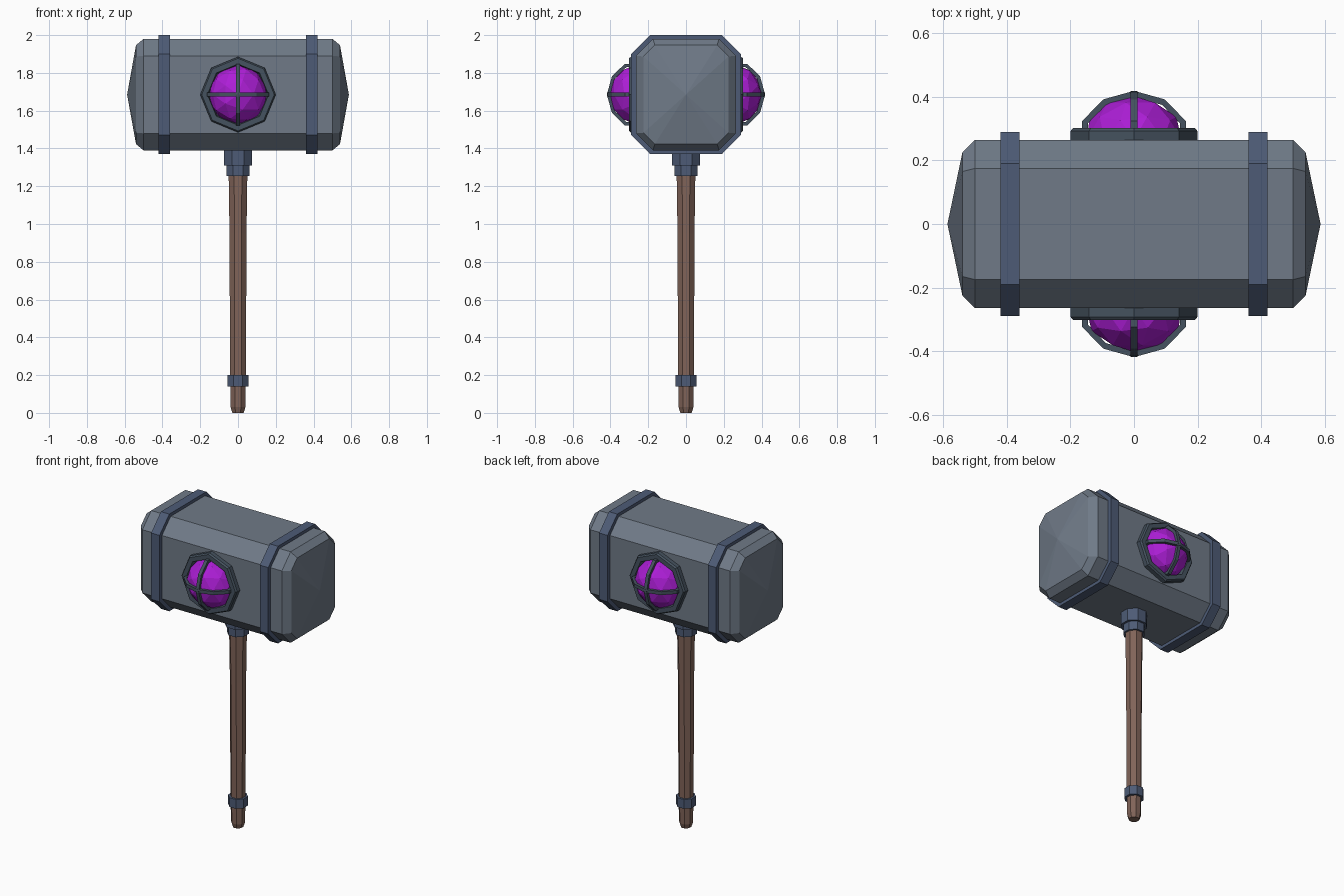
import bpy, bmesh
from math import sin, cos, pi, radians
from mathutils import Matrix, Vector

cube = bpy.data.objects.get("Cube")
if cube:
    bpy.data.objects.remove(cube)

HEAD_Z = 1.685


def material(name, rgb):
    m = bpy.data.materials.new(name)
    m.use_nodes = True
    m.diffuse_color = (*rgb, 1)
    m.node_tree.nodes["Principled BSDF"].inputs["Base Color"].default_value = (*rgb, 1)
    return m


stone = material("grey stone", (0.16, 0.195, 0.245))
metal = material("blue metal", (0.075, 0.105, 0.18))
setting_metal = material("dark slate metal", (0.06, 0.085, 0.115))
wood = material("brown wood", (0.22, 0.128, 0.10))
crystal = material("purple crystal", (0.42, 0.013, 0.68))


def finish(name, bm, mat, matrix=None):
    bmesh.ops.recalc_face_normals(bm, faces=bm.faces[:])
    if matrix:
        bm.transform(matrix)
    mesh = bpy.data.meshes.new(name)
    bm.to_mesh(mesh)
    bm.free()
    mesh.materials.append(mat)
    obj = bpy.data.objects.new(name, mesh)
    bpy.context.collection.objects.link(obj)
    return obj


def loft(name, rings, mat, matrix=None, closed=False):
    """Skin a row of rings; a one-point ring makes a peak."""
    bm = bmesh.new()
    loops = [[bm.verts.new(p) for p in ring] for ring in rings]
    pairs = list(zip(loops, loops[1:]))
    if closed:
        pairs.append((loops[-1], loops[0]))
    for a, b in pairs:
        n = max(len(a), len(b))
        for i in range(n):
            j = (i + 1) % n
            if len(a) == 1:
                bm.faces.new((a[0], b[i], b[j]))
            elif len(b) == 1:
                bm.faces.new((a[i], a[j], b[0]))
            else:
                bm.faces.new((a[i], a[j], b[j], b[i]))
    if not closed:
        for end in (loops[0], loops[-1]):
            if len(end) > 2:
                bm.faces.new(end)
    return finish(name, bm, mat, matrix)


def chamfered(x, hy, hz, c):
    """Cut-corner rectangle across the head."""
    quarter = [(hy, hz - c), (hy - c, hz)]
    pts = quarter + [(-y, z) for y, z in reversed(quarter)]
    pts += [(-y, -z) for y, z in pts]
    return [(x, y, HEAD_Z + z) for y, z in pts]


def octagon(r, z, turn=0.0):
    return [(r * cos(turn + i * pi / 4), r * sin(turn + i * pi / 4), z) for i in range(8)]


def flat_octagon(half, z):
    return octagon(half / cos(pi / 8), z, pi / 8)


# Head with bevelled, slightly pointed ends
loft("hammer_head", [
    [(-0.587, 0, HEAD_Z)],
    chamfered(-0.54, 0.225, 0.262, 0.06),
    chamfered(-0.5, 0.265, 0.295, 0.09),
    chamfered(0.5, 0.265, 0.295, 0.09),
    chamfered(0.54, 0.225, 0.262, 0.06),
    [(0.587, 0, HEAD_Z)]], stone)

# Bands around the head
for side, s in (("left", 1), ("right", -1)):
    loft(side + "_band", [chamfered(s * x, 0.29, 0.315, 0.1) for x in (0.36, 0.42)], metal)

# Handle, collars and lower ring
loft("handle", [flat_octagon(r, z) for r, z in
                ((0.03, 0), (0.039, 0.03), (0.042, 0.2), (0.045, 0.95), (0.05, 1.3), (0.05, 1.42))], wood)
for name, half, low, high in (("upper_collar", 0.074, 1.31, 1.41),
                              ("lower_collar", 0.061, 1.255, 1.32),
                              ("handle_ring", 0.055, 0.14, 0.2)):
    loft(name, [flat_octagon(half, low), flat_octagon(half, high)], metal)

# Caged gem on the front and the back; local z points out of the head
CAGE_OUT = [(0.163, 0.27), (0.163, 0.324), (0.097, 0.392), (0, 0.419)]
CAGE_IN = [(0.145, 0.27), (0.145, 0.316), (0.088, 0.375), (0, 0.399)]


def arch(points):
    return points + [(-x, z) for x, z in reversed(points[:-1])]


for side, turn in (("front", 0), ("back", pi)):
    place = (Matrix.Translation((0, 0, HEAD_Z)) @ Matrix.Rotation(turn, 4, "Z")
             @ Matrix.Rotation(radians(90), 4, "X"))

    # Octagonal setting
    loft(side + "_gem_setting", [octagon(r, z) for r, z in
         ((0.2, 0.25), (0.2, 0.292), (0.192, 0.302), (0.162, 0.302), (0.15, 0.25))],
         setting_metal, place, closed=True)

    # Faceted gem
    bm = bmesh.new()
    bmesh.ops.create_icosphere(bm, subdivisions=2, radius=1)
    bmesh.ops.scale(bm, verts=bm.verts, vec=Vector((0.157, 0.157, 0.137)))
    bmesh.ops.translate(bm, verts=bm.verts, vec=Vector((0, 0, 0.265)))
    finish(side + "_gem", bm, crystal, place)

    # Two crossing cage bars
    w = 0.011
    for bar, spin in (("level", 0), ("upright", pi / 2)):
        rings = [[(xo, -w, zo), (xo, w, zo), (xi, w, zi), (xi, -w, zi)]
                 for (xo, zo), (xi, zi) in zip(arch(CAGE_OUT), arch(CAGE_IN))]
        loft(side + "_" + bar + "_cage_bar", rings, setting_metal,
             place @ Matrix.Rotation(spin, 4, "Z"))
